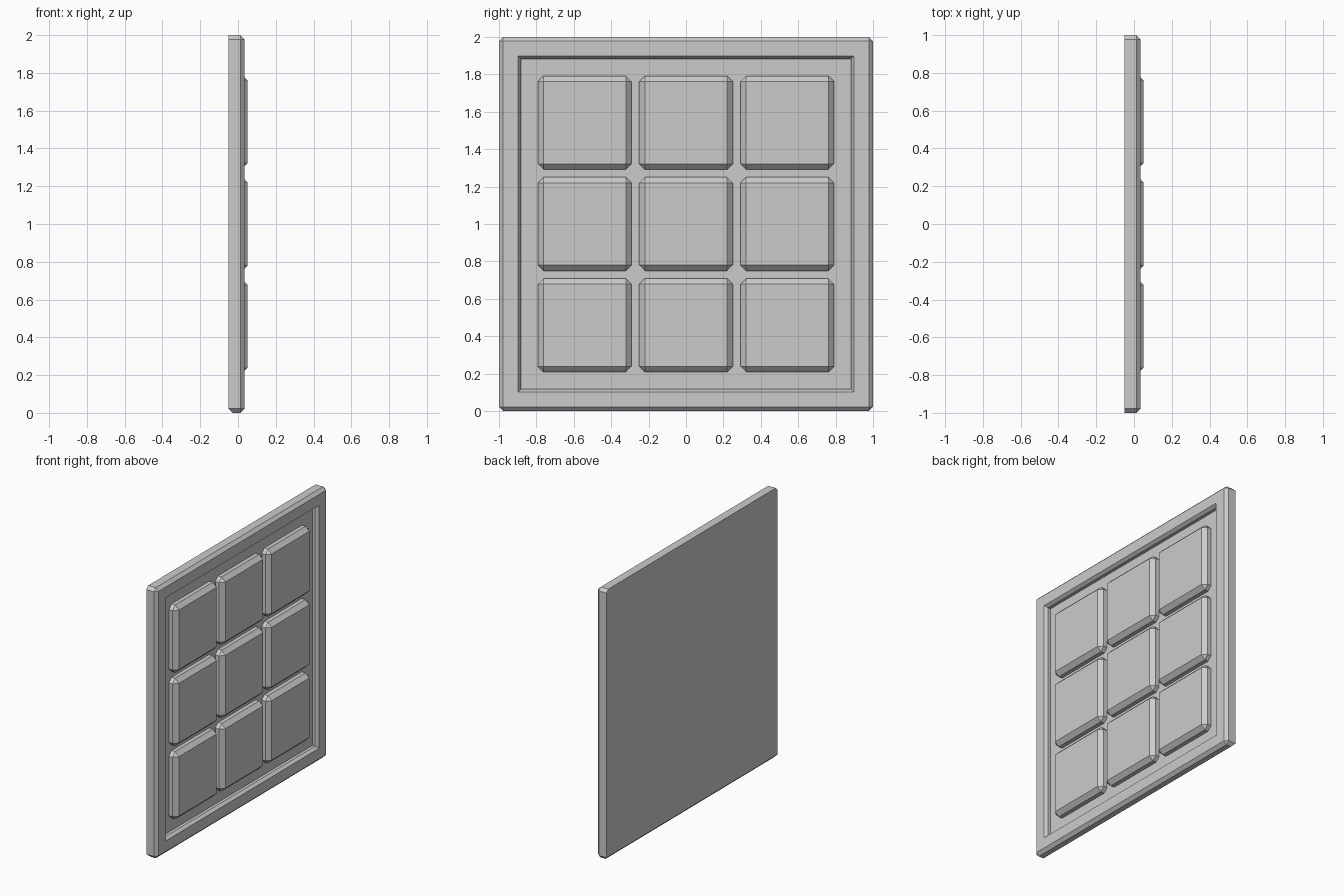
import bpy, bmesh
from mathutils import Matrix, Vector

if "Cube" in bpy.data.objects:
    bpy.data.objects.remove(bpy.data.objects["Cube"])

BACK, FRONT, FLOOR, TOP = -0.05, 0.034, -0.01, 0.05


def box(bm, x0, x1, y, z, half):
    m = Matrix.Translation(((x0 + x1) / 2, y, z)) @ Matrix.Diagonal((x1 - x0, 2 * half, 2 * half, 1))
    bmesh.ops.create_cube(bm, size=1, matrix=m)


def chamfer(bm, width, keep):
    edges = [e for e in bm.edges if keep((e.verts[0].co + e.verts[1].co) / 2, e)]
    bmesh.ops.bevel(bm, geom=edges, offset=width, offset_type='OFFSET',
                    segments=1, profile=0.5, affect='EDGES')


def finish(bm, name):
    bmesh.ops.recalc_face_normals(bm, faces=bm.faces[:])
    me = bpy.data.meshes.new(name)
    bm.to_mesh(me)
    bm.free()
    ob = bpy.data.objects.new(name, me)
    bpy.context.collection.objects.link(ob)
    return ob


# Backing slab: chamfered outer rim, square back edges except at the foot
bm = bmesh.new()
box(bm, BACK, FRONT, 0, 1, 1)
chamfer(bm, 0.022, lambda c, e: c.x > BACK + 0.001 or c.z < 0.001)

# Raised frame: chamfered lip, then a straight drop to the recessed floor
front = max(bm.faces, key=lambda f: f.calc_center_median().x)
bmesh.ops.inset_region(bm, faces=[front], thickness=0.113)
bmesh.ops.inset_region(bm, faces=[front], thickness=0.022, depth=0)
for v in front.verts:
    v.co.x -= 0.022
floor = bmesh.ops.extrude_discrete_faces(bm, faces=[front])['faces'][0]
for v in floor.verts:
    v.co.x = FLOOR
finish(bm, "panel_frame")

# Nine raised square tiles with chamfered edges
for row in (-1, 0, 1):
    for col in (-1, 0, 1):
        bm = bmesh.new()
        box(bm, FLOOR - 0.01, TOP, col * 0.542, 1 + row * 0.542, 0.25)
        chamfer(bm, 0.03, lambda c, e: c.x > FLOOR)
        finish(bm, f"raised_tile_{row + 2}_{col + 2}")
